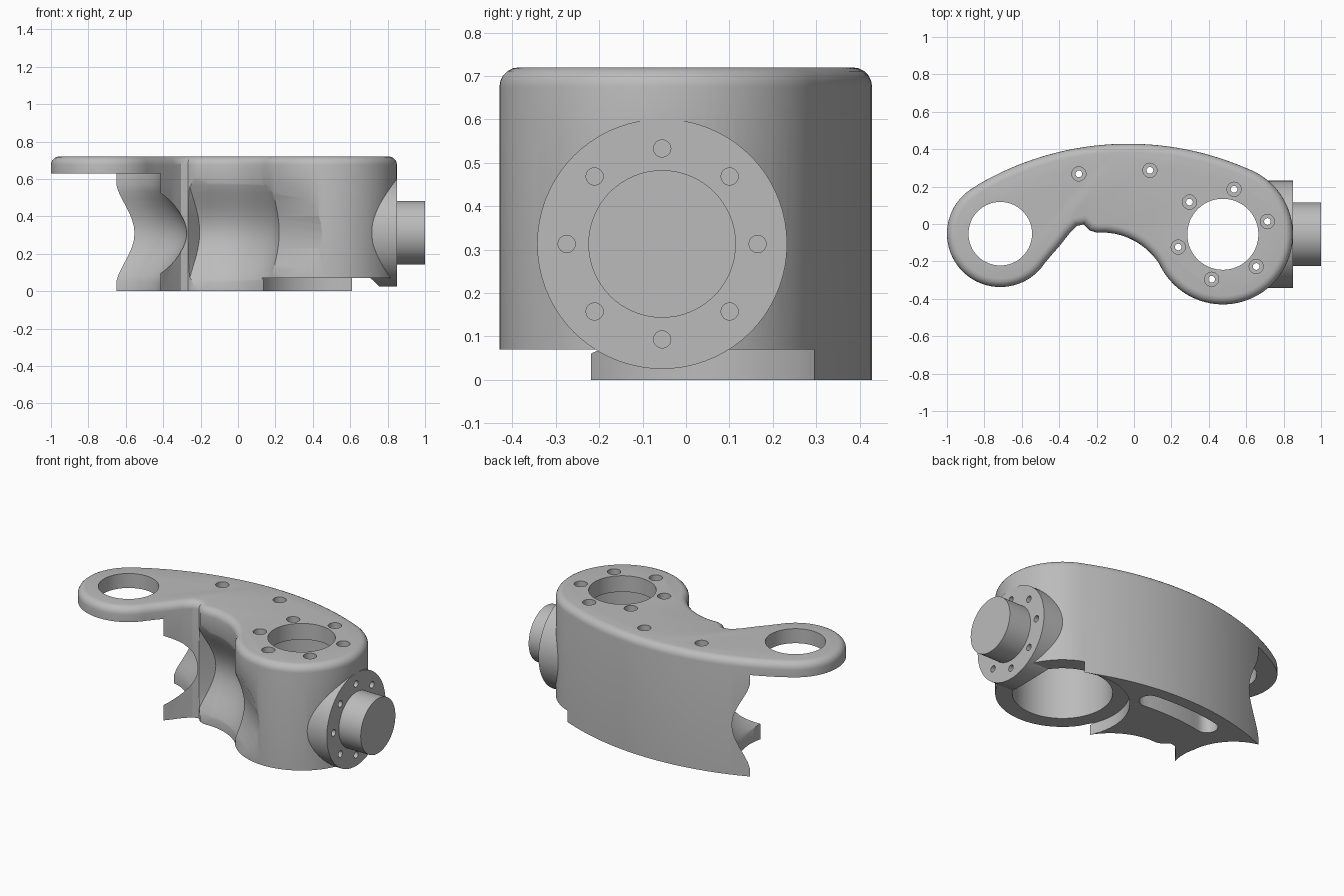
import bpy, bmesh
from math import sin, cos, radians, pi

cube = bpy.data.objects.get("Cube")
if cube:
    bpy.data.objects.remove(cube, do_unlink=True)

grey = bpy.data.materials.new("machined_grey")
grey.use_nodes = True
COLOUR = (0.5, 0.5, 0.5, 1)
grey.diffuse_color = COLOUR
grey.node_tree.nodes["Principled BSDF"].inputs["Base Color"].default_value = COLOUR

TOP, PLATE, STEP = 0.72, 0.63, 0.07
EYE = (-0.715, -0.052)     # axis of the thin plate eye
HUB = (0.475, -0.055)      # axis of the big hub
BACK = (-0.03, -1.16)      # centre of the long back curve
WAIST = (-0.175, -0.415)   # centre of the concave front curve
FLANGE = (-0.055, 0.313)   # side flange centre in y, z


def arc(c, r, a0, a1, n):
    steps = [radians(a0 + (a1 - a0) * i / n) for i in range(n + 1)]
    return [(c[0] + r * cos(a), c[1] + r * sin(a)) for a in steps]


def circle(c, r, n=48):
    return arc(c, r, 0, 360, n)[:-1]


def mix(a, b, f):
    return (a[0] + (b[0] - a[0]) * f, a[1] + (b[1] - a[1]) * f)


def loft(name, rings, axis="Z", rim=0):
    """Solid through stacked polygons, given as (height, points)."""
    bm = bmesh.new()
    loops = []
    for h, pts in rings:
        loops.append([bm.verts.new((p[0], p[1], h) if axis == "Z" else (h, p[0], p[1]))
                      for p in pts])
    n = len(loops[0])
    for lo, hi in zip(loops, loops[1:]):
        for i in range(n):
            j = (i + 1) % n
            bm.faces.new((lo[i], lo[j], hi[j], hi[i]))
    bm.faces.new(loops[0][::-1])
    cap = bm.faces.new(loops[-1])
    bmesh.ops.recalc_face_normals(bm, faces=bm.faces[:])
    if rim:
        bmesh.ops.bevel(bm, geom=list(cap.edges), offset=rim, segments=5,
                        profile=0.5, affect="EDGES", clamp_overlap=False)
    mesh = bpy.data.meshes.new(name)
    bm.to_mesh(mesh)
    bm.free()
    mesh.materials.append(grey)
    ob = bpy.data.objects.new(name, mesh)
    bpy.context.scene.collection.objects.link(ob)
    return ob


def combine(target, tool, operation="DIFFERENCE"):
    """Apply a boolean and discard its tool."""
    tool.hide_render = True
    mod = target.modifiers.new("shape", "BOOLEAN")
    mod.operation, mod.object, mod.solver = operation, tool, "EXACT"
    bpy.context.view_layer.objects.active = target
    bpy.ops.object.modifier_apply(modifier=mod.name)
    bpy.data.objects.remove(tool, do_unlink=True)


def drill(target, c, r, lo, hi, axis="Z", n=48):
    combine(target, loft("drill", [(lo, circle(c, r, n)), (hi, circle(c, r, n))], axis))


def swell(lo, hi, power, n=14):
    """Height and fullness pairs, full halfway between two heights."""
    return [(lo + (hi - lo) * i / n, abs(sin(pi * i / n)) ** power) for i in range(n + 1)]


# Arm: one closed outline with a rounded top rim
outline = (arc(HUB, 0.375, -150.7, 65.4, 56)
           + arc(BACK, 1.589, 65.4, 121.7, 40)[1:-1]
           + arc(EYE, 0.285, 121.7, 326, 50)
           + [(-0.44, -0.165), (-0.4, -0.12), (-0.345, -0.05), (-0.305, -0.01),
              (-0.268, -0.002), (-0.235, -0.035), (-0.2, -0.046)]
           + arc(WAIST, 0.37, 87, 29.3, 14)[:-1])
arm = loft("arm", [(0, outline), (TOP, outline)], rim=0.045)

# Clearance under the eye plate, deepest at mid height
drill(arm, EYE, 0.312, -0.1, PLATE, n=80)
levels = [(-0.1, 0)] + swell(0.05, 0.57, 1.4) + [(PLATE, 0)]
combine(arm, loft("eye_clearance", [
    (z, circle(mix((-0.727, -0.003), (-0.67, -0.04), f), 0.315 + 0.083 * f, 80))
    for z, f in levels]))

# Hollow around the waist and hub front, leaving a curved horn beside the clearance
rings = []
for z, f in swell(0.02, 0.61, 1.4):
    c = mix(WAIST, (-0.195, -0.365), f)
    rings.append((z, arc(c, 0.36 + 0.07 * f, 15, 88, 32)
                  + [mix((-0.268, -0.03), (-0.205, 0.075), f), (-0.295, -0.04), c,
                     (0.3, -0.7), mix((0.44, -0.5), (0.45, -0.43), f)]))
combine(arm, loft("waist_hollow", rings))

# Raised underside of the hub, then the side flange and the hub bore
underside = (arc(HUB, 0.375, 65.4, 209.3, 48) + arc(HUB, 0.7, 209.3, 425.4, 12))
combine(arm, loft("underside", [(-0.1, underside), (STEP, underside)]))
combine(arm, loft("flange", [(0.5, circle(FLANGE, 0.288, 72)),
                             (0.85, circle(FLANGE, 0.288, 72))], "X"), "UNION")
drill(arm, HUB, 0.28, -0.1, PLATE - 0.01, n=72)
drill(arm, HUB, 0.19, 0.5, 0.9, n=64)
drill(arm, EYE, 0.17, 0.5, 0.9, n=64)

# Curved slot in the underside
R, A, B, W = 1.453, 84, 101, 0.062
ends = [arc(BACK, R, a, a, 1)[0] for a in (A, B)]
slot = (arc(BACK, R + W, A, B, 12) + arc(ends[1], W, B, B + 180, 10)[1:-1]
        + arc(BACK, R - W, B, A, 12) + arc(ends[0], W, A + 180, A + 360, 10)[1:-1])
combine(arm, loft("slot", [(-0.1, slot), (PLATE - 0.01, slot)]))

# Counterbored screw holes on the top
screws = arc(HUB, 0.248, 16, 316, 5) + [(-0.295, 0.268), (0.085, 0.287)]
for c in screws:
    drill(arm, c, 0.038, TOP - 0.035, 0.9, n=24)
    drill(arm, c, 0.018, 0.5, 0.9, n=16)

# Flange screw holes
for c in circle(FLANGE, 0.22, 8):
    drill(arm, c, 0.02, 0.8, 0.9, "X", n=16)

# Shaft stub
shaft = loft("shaft", [(0.82, circle(FLANGE, 0.17, 64)), (1.0, circle(FLANGE, 0.17, 64))], "X")

for ob in (arm, shaft):
    bpy.ops.object.select_all(action="DESELECT")
    ob.select_set(True)
    bpy.context.view_layer.objects.active = ob
    bpy.ops.object.shade_smooth_by_angle(angle=radians(32))
